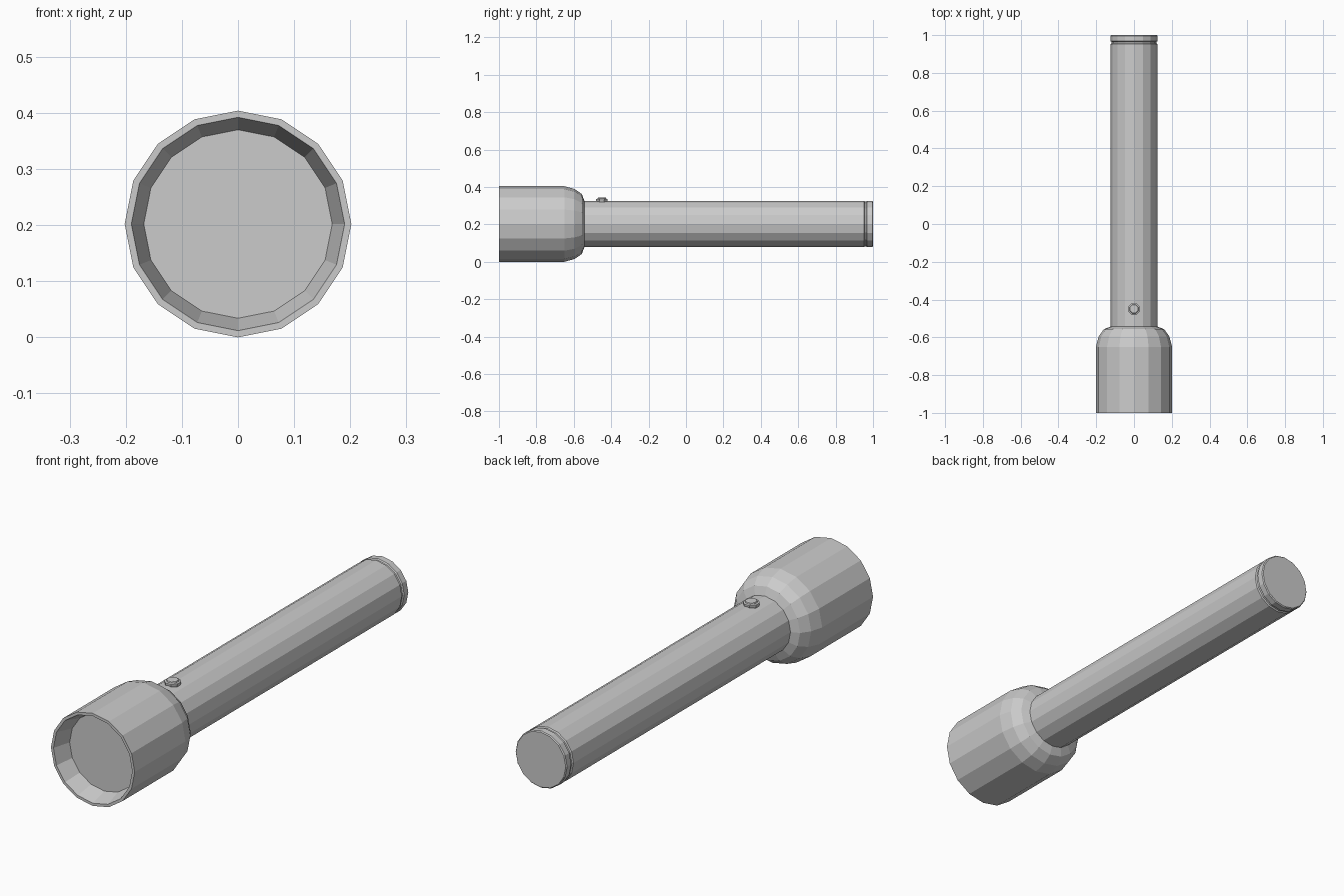
import bpy, bmesh, math
from mathutils import Matrix, Vector

if "Cube" in bpy.data.objects:
    bpy.data.objects.remove(bpy.data.objects["Cube"])

AXIS_Z = 0.202
ALONG_Y = Matrix.Translation((0, 0, AXIS_Z)) @ Matrix.Rotation(-math.pi / 2, 4, 'X')


def lathe(name, profile, sides, matrix, cap_start=False, cap_end=False, offset=0.0):
    """Turn (radius, height) points around local z, then place with matrix."""
    bm = bmesh.new()
    rings = []
    for r, h in profile:
        ring = []
        for i in range(sides):
            a = 2 * math.pi * i / sides + offset
            ring.append(bm.verts.new(matrix @ Vector((r * math.cos(a), r * math.sin(a), h))))
        rings.append(ring)
    for a, b in zip(rings, rings[1:]):
        for i in range(sides):
            j = (i + 1) % sides
            bm.faces.new((a[i], a[j], b[j], b[i]))
    if cap_start:
        bm.faces.new(rings[0][::-1])
    if cap_end:
        bm.faces.new(rings[-1])
    mesh = bpy.data.meshes.new(name)
    bm.to_mesh(mesh)
    bm.free()
    obj = bpy.data.objects.new(name, mesh)
    bpy.context.collection.objects.link(obj)
    return obj


# Lamp head: recessed lens, tapered inner rim, barrel and rounded shoulder
lathe("lamp_head",
      [(0.168, -0.92), (0.19, -1.0), (0.202, -1.0), (0.202, -0.65),
       (0.187, -0.595), (0.16, -0.557), (0.124, -0.543)],
      16, ALONG_Y, cap_start=True)

# Handle tube with groove and tail cap
lathe("handle",
      [(0.124, -0.543), (0.124, 0.952), (0.119, 0.956), (0.119, 0.964),
       (0.124, 0.968), (0.124, 0.996), (0.120, 1.0)],
      16, ALONG_Y, cap_end=True)

# Push button on top of the handle
lathe("button",
      [(0.030, 0.315), (0.034, 0.330), (0.034, 0.335), (0.026, 0.337),
       (0.024, 0.342), (0.020, 0.344)],
      8, Matrix.Translation((0, -0.45, 0)), cap_end=True, offset=math.pi / 8)
